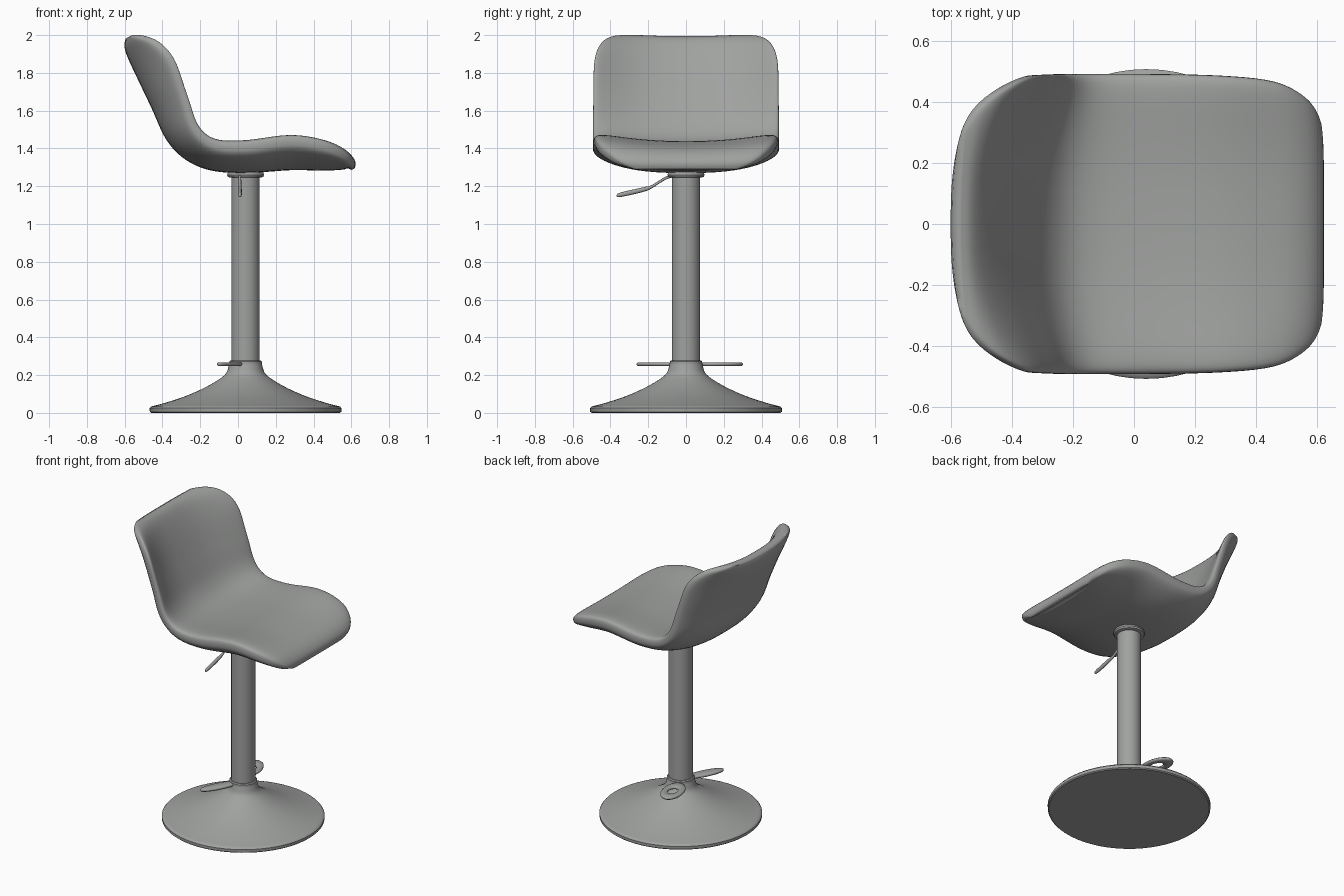
import bpy, bmesh, math
from mathutils import Vector

if "Cube" in bpy.data.objects:
    bpy.data.objects.remove(bpy.data.objects["Cube"])

grey = bpy.data.materials.new("warm grey")
grey.diffuse_color = (0.35, 0.36, 0.35, 1)
grey.use_nodes = True
grey.node_tree.nodes["Principled BSDF"].inputs["Base Color"].default_value = grey.diffuse_color
CX = 0.04  # column axis


def finish(name, bm, angle=40):
    bmesh.ops.recalc_face_normals(bm, faces=bm.faces)
    me = bpy.data.meshes.new(name)
    bm.to_mesh(me)
    bm.free()
    ob = bpy.data.objects.new(name, me)
    bpy.context.collection.objects.link(ob)
    me.materials.append(grey)
    bpy.ops.object.select_all(action='DESELECT')
    ob.select_set(True)
    bpy.context.view_layer.objects.active = ob
    bpy.ops.object.shade_smooth_by_angle(angle=math.radians(angle))
    return ob


def loft(name, rings, angle=40, closed=False):
    """Skin rings of points; ends are capped with strips, or joined when closed."""
    bm = bmesh.new()
    vs = [[bm.verts.new(p) for p in r] for r in rings]
    n = len(vs[0])
    pairs = list(zip(vs, vs[1:])) + ([(vs[-1], vs[0])] if closed else [])
    for a, b in pairs:
        for k in range(n):
            j = (k + 1) % n
            bm.faces.new((a[k], a[j], b[j], b[k]))
    if not closed:
        for r in (vs[0], vs[-1]):
            for k in range(n // 2):
                q = [r[k], r[k + 1], r[n - k - 1], r[(n - k) % n]]
                bm.faces.new(list(dict.fromkeys(q)))
    return finish(name, bm, angle)


def spline(pts, sub):
    """Catmull-Rom through tuples of any length."""
    p = [pts[0]] + list(pts) + [pts[-1]]
    out = []
    for i in range(1, len(p) - 2):
        for s in range(sub):
            t = s / sub
            out.append([0.5 * (2 * b + (c - a) * t + (2 * a - 5 * b + 4 * c - d) * t * t
                               + (3 * b - a - 3 * c + d) * t ** 3)
                        for a, b, c, d in zip(*p[i - 1:i + 3])])
    out.append(list(pts[-1]))
    return out


def lathe(name, profile, n=64):
    return loft(name, [[(CX + r * math.cos(2 * math.pi * k / n), r * math.sin(2 * math.pi * k / n), z)
                        for k in range(n)] for r, z in profile])


# Seat shell: mid x, mid z, half thickness, half width, rise of the side wings
stations = [
    (0.608, 1.290, 0.010, 0.27, 0.00), (0.592, 1.318, 0.035, 0.36, 0.02),
    (0.54, 1.340, 0.056, 0.425, 0.045), (0.45, 1.352, 0.070, 0.468, 0.065),
    (0.28, 1.362, 0.077, 0.487, 0.075), (0.05, 1.346, 0.076, 0.492, 0.060),
    (-0.12, 1.350, 0.070, 0.492, 0.065), (-0.24, 1.392, 0.064, 0.492, 0.085),
    (-0.33, 1.480, 0.060, 0.492, 0.105), (-0.405, 1.630, 0.055, 0.490, 0.130),
    (-0.487, 1.800, 0.054, 0.484, 0.155), (-0.540, 1.905, 0.050, 0.445, 0.150),
    (-0.568, 1.960, 0.038, 0.385, 0.120), (-0.583, 1.988, 0.014, 0.30, 0.080)]
st = spline(stations, 5)
N = 72
rings = []
for i, (x, z, h, w, rise) in enumerate(st):
    a, b = st[max(i - 1, 0)], st[min(i + 1, len(st) - 1)]
    tan = Vector((b[0] - a[0], 0, b[1] - a[1])).normalized()
    nrm = Vector((tan.z, 0, -tan.x))
    ring = []
    for k in range(N):
        t = 2 * math.pi * k / N
        c, s = math.cos(t), math.sin(t)
        v = math.copysign(abs(c) ** 0.62, c)
        o = math.copysign(abs(s) ** 0.62, s)
        y = v * w
        ring.append(Vector((x, y, z)) + nrm * (h * o + rise * abs(y / 0.49) ** 2.5))
    rings.append(ring)
loft("seat", rings, 60)

# Trumpet base
flare = spline([(0.500, 0.034), (0.43, 0.052), (0.32, 0.088), (0.22, 0.132), (0.14, 0.178),
                (0.103, 0.210), (0.090, 0.245), (0.086, 0.262)], 4)
lathe("base", [(0.500, 0.0), (0.507, 0.006), (0.508, 0.025)] + flare)

# Column with lower ring and upper collar
lathe("column", [(0.075, 0.22), (0.075, 1.30)])
lathe("lower_ring", [(0.080, 0.255), (0.086, 0.260), (0.086, 0.272), (0.080, 0.278)])
lathe("upper_collar", [(0.080, 1.245), (0.094, 1.250), (0.098, 1.260), (0.094, 1.272), (0.094, 1.30)])

# Height lever: y, z, half width, half height
lever = spline([(-0.02, 1.262, 0.007, 0.008), (-0.10, 1.246, 0.007, 0.008), (-0.18, 1.198, 0.008, 0.009),
                (-0.22, 1.184, 0.010, 0.012), (-0.30, 1.165, 0.011, 0.013),
                (-0.355, 1.153, 0.009, 0.011), (-0.367, 1.150, 0.003, 0.004)], 4)
loft("height_lever", [[(0.01 + a * math.cos(k * math.pi / 8), y, z + b * math.sin(k * math.pi / 8))
                       for k in range(16)] for y, z, a, b in lever], 60)


# Foot paddles: flat rounded ellipses, with or without a hole
def paddle(name, cx, cy, angle, length, width, hole=None):
    def oval(l, w, z):
        ca, sa = math.cos(angle), math.sin(angle)
        pts = []
        for k in range(48):
            u, v = l * math.cos(k * math.pi / 24), w * math.sin(k * math.pi / 24)
            pts.append((cx + u * ca - v * sa, cy + u * sa + v * ca, z))
        return pts
    steps = [(-0.007, -0.010), (0, -0.004), (0, 0.004), (-0.007, 0.010)]
    rs = [oval(length + d, width + d, 0.258 + z) for d, z in steps]
    if hole:
        rs += [oval(hole[0] - d, hole[1] - d, 0.258 + z) for d, z in reversed(steps)]
    loft(name, rs, 60, closed=bool(hole))


paddle("foot_loop", -0.030, 0.185, math.radians(103), 0.118, 0.070, (0.048, 0.030))
paddle("foot_bar", -0.042, -0.145, math.radians(-118), 0.130, 0.036)
